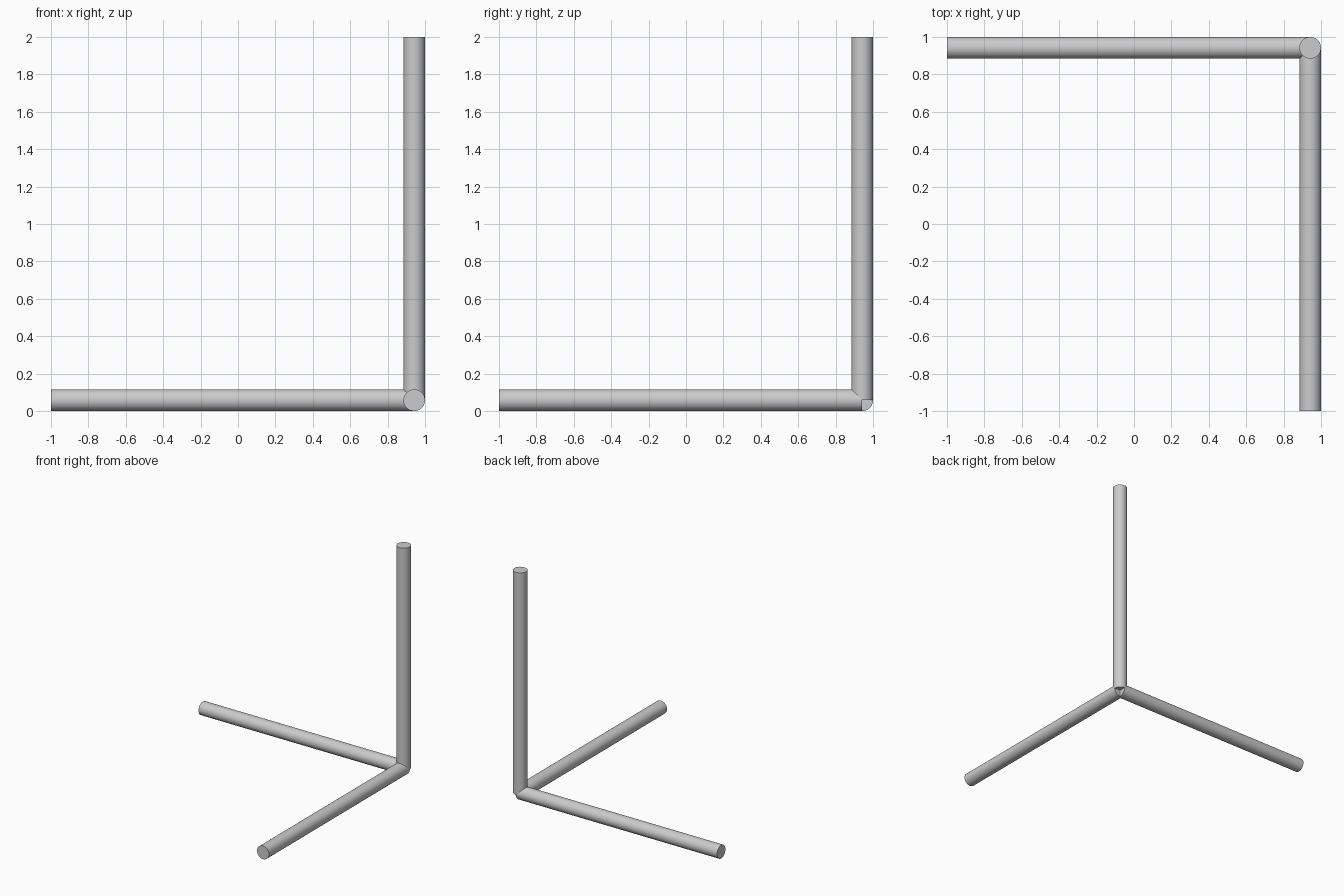
import bpy
from math import pi

if "Cube" in bpy.data.objects:
    bpy.data.objects.remove(bpy.data.objects["Cube"])

R = 0.058            # rod radius
C = 1 - R            # corner point where all rod axes meet (x and y)
L = 2 - R            # rod length


def rod(name, centre, rotation):
    bpy.ops.mesh.primitive_cylinder_add(vertices=64, radius=R, depth=L,
                                        location=centre, rotation=rotation)
    ob = bpy.context.object
    ob.name = name
    bpy.ops.object.shade_smooth_by_angle()
    return ob


# Three equal rods, each starting at the shared corner
rod("rod_x", (C - L / 2, C, R), (0, pi / 2, 0))
rod("rod_y", (C, C - L / 2, R), (pi / 2, 0, 0))
rod("rod_z", (C, C, R + L / 2), (0, 0, 0))
